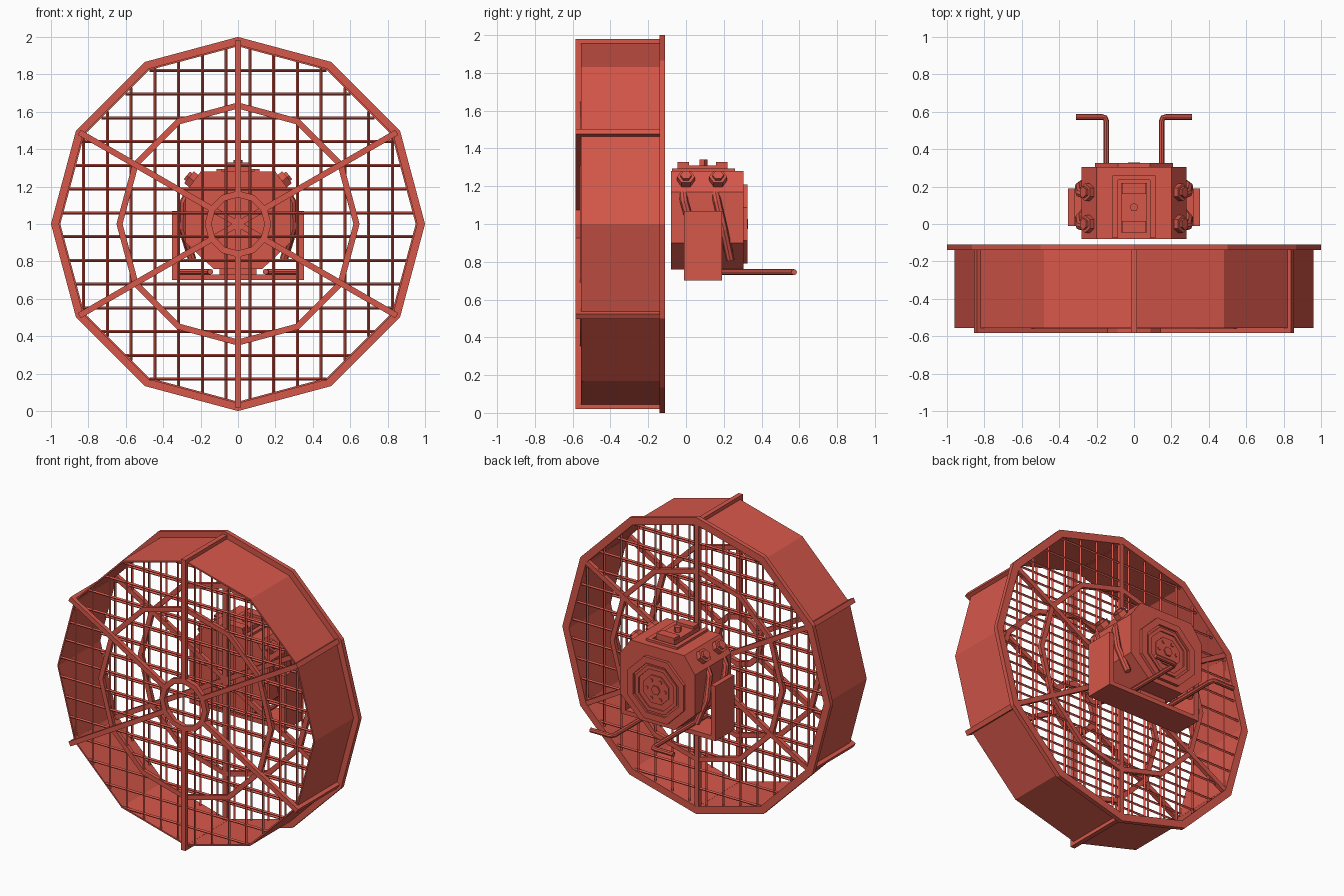
import bpy, bmesh, math
from mathutils import Matrix, Vector

if "Cube" in bpy.data.objects:
    bpy.data.objects.remove(bpy.data.objects["Cube"])

red = bpy.data.materials.new("brick_red")
red.diffuse_color = (0.67, 0.095, 0.068, 1)
red.use_nodes = True
red.node_tree.nodes["Principled BSDF"].inputs["Base Color"].default_value = red.diffuse_color
C = Matrix.Translation((0, 0, 1))          # fan axis runs along y through z = 1


def finish(name, bm):
    bmesh.ops.recalc_face_normals(bm, faces=bm.faces)
    me = bpy.data.meshes.new(name)
    bm.to_mesh(me)
    bm.free()
    me.materials.append(red)
    ob = bpy.data.objects.new(name, me)
    bpy.context.collection.objects.link(ob)
    return ob


def add_box(bm, x, y, z, m=Matrix()):
    """Box from three (low, high) ranges."""
    size = Matrix.Diagonal((x[1] - x[0], y[1] - y[0], z[1] - z[0], 1))
    mid = Matrix.Translation(((x[0] + x[1]) / 2, (y[0] + y[1]) / 2, (z[0] + z[1]) / 2))
    bmesh.ops.create_cube(bm, size=1, matrix=m @ mid @ size)


def circle(r, n, turn=0):
    return [(r * math.cos(turn + 2 * math.pi * i / n), r * math.sin(turn + 2 * math.pi * i / n))
            for i in range(n)]


def ring(name, outer, inner, y0, y1, n=12, turn=0):
    """Flat-sided ring around the fan axis."""
    bm = bmesh.new()
    loops = [[bm.verts.new((x, y, z + 1)) for x, z in circle(r, n, turn)]
             for r, y in ((outer, y0), (outer, y1), (inner, y1), (inner, y0))]
    for k in range(4):
        a, b = loops[k], loops[(k + 1) % 4]
        for i in range(n):
            j = (i + 1) % n
            bm.faces.new((a[i], a[j], b[j], b[i]))
    return finish(name, bm)


def prism(name, pts, y0, y1):
    """Extrude an x-z outline along y."""
    bm = bmesh.new()
    a = [bm.verts.new((x, y0, z)) for x, z in pts]
    b = [bm.verts.new((x, y1, z)) for x, z in pts]
    bm.faces.new(a)
    bm.faces.new(b)
    for i in range(len(a)):
        j = (i + 1) % len(a)
        bm.faces.new((a[i], a[j], b[j], b[i]))
    return finish(name, bm)


def disc(name, r, y0, y1, n=8, turn=0, x=0, z=1):
    return prism(name, [(px + x, pz + z) for px, pz in circle(r, n, turn)], y0, y1)


def add_tube(bm, pts, r, sides):
    """Sweep a small polygon along a path."""
    P = [Vector(p) for p in pts]
    prev = None
    for i, p in enumerate(P):
        d = (P[min(i + 1, len(P) - 1)] - P[max(i - 1, 0)]).normalized()
        u = d.cross(Vector((0, 0, 1)) if abs(d.z) < 0.7 else Vector((0, 1, 0))).normalized()
        v = d.cross(u)
        cur = [bm.verts.new(p + u * a + v * b) for a, b in circle(r, sides)]
        if prev:
            for k in range(sides):
                l = (k + 1) % sides
                bm.faces.new((prev[k], prev[l], cur[l], cur[k]))
        else:
            bm.faces.new(cur)
        prev = cur
    bm.faces.new(prev)


def tube(name, pts, r, sides=8):
    bm = bmesh.new()
    add_tube(bm, pts, r, sides)
    return finish(name, bm)


# --- Cage: drum, rear flange, guard rings
ring("drum_wall", 0.96, 0.95, -0.555, -0.11)
ring("rear_flange", 1.0, 0.95, -0.14, -0.11)
ring("front_guard_ring", 0.65, 0.617, -0.56, -0.535)
ring("rear_guard_ring", 0.65, 0.617, -0.14, -0.115)
ring("front_hub_ring", 0.178, 0.142, -0.584, -0.553)

# Six spokes that wrap from the hub, over the drum, back to the centre
bm = bmesh.new()
for i in range(6):
    m = C @ Matrix.Rotation(i * math.pi / 3, 4, 'Y')
    w = (-0.016, 0.016)
    add_box(bm, w, (-0.584, -0.555), (0.15, 0.98), m)
    add_box(bm, w, (-0.584, -0.12), (0.945, 0.98), m)
    add_box(bm, w, (-0.14, -0.112), (0, 0.98), m)
finish("spokes", bm)

# Diamond-section wire mesh, each wire cut to the drum outline
apothem = 0.952 * math.cos(math.pi / 12)


def half_chord(d):
    best = 0.95
    for k in range(12):
        a = math.radians(15 + 30 * k)
        if math.cos(a) > 0.01:
            best = min(best, (apothem - d * math.sin(a)) / math.cos(a))
    return best


for name, y in (("front_wire_mesh", -0.548), ("rear_wire_mesh", -0.128)):
    bm = bmesh.new()
    for i in range(-7, 7):
        d = 0.0635 + 0.127 * i
        h = half_chord(abs(d))
        add_tube(bm, [(d, y, 1 - h), (d, y, 1 + h)], 0.0085, 4)
        add_tube(bm, [(-h, y, 0.996 + d), (h, y, 0.996 + d)], 0.0085, 4)
    finish(name, bm)

# --- Engine block: faceted crankcase
half = [(0.13, 0.76), (0.28, 0.9), (0.28, 1.17), (0.2, 1.28)]
prism("engine_block", half + [(-x, z) for x, z in reversed(half)], -0.08, 0.305)

# Top cover with two raised ends and a filler cap
bm = bmesh.new()
for s in (-1, 1):
    add_box(bm, tuple(sorted((s * 0.085, s * 0.115))), (-0.075, 0.26), (1.27, 1.295))
add_box(bm, (-0.115, 0.115), (0.235, 0.26), (1.27, 1.295))
add_box(bm, (-0.07, 0.07), (-0.045, 0.22), (1.27, 1.31))
for y in (-0.045, 0.16):
    add_box(bm, (-0.065, 0.065), (y, y + 0.06), (1.3, 1.328))
finish("top_cover", bm)
bm = bmesh.new()
bmesh.ops.create_cone(bm, cap_ends=True, segments=5, radius1=0.024, radius2=0.024, depth=0.045,
                      matrix=Matrix.Translation((0, 0.09, 1.32)))
finish("filler_cap", bm)

# Rear cover: stepped octagon, hub and bolts
e = math.pi / 8
disc("rear_cover", 0.225, 0.30, 0.312, 8, e)
ring("rear_cover_rim", 0.225, 0.18, 0.305, 0.325, 8, e)
ring("rear_cover_step", 0.165, 0.14, 0.305, 0.32, 8, e)
disc("rear_hub", 0.1, 0.305, 0.32, 8, e)
disc("rear_shaft", 0.032, 0.31, 0.328, 6)
for i, (x, z) in enumerate(circle(0.068, 6)):
    disc("hub_bolt_%d" % i, 0.012, 0.31, 0.326, 6, 0, x, 1 + z)

# --- Parts mirrored left and right
for s, side in ((-1, "left"), (1, "right")):
    # Hexagonal caps on the upper shoulders
    for y, end in ((0.0, "front"), (0.17, "rear")):
        m = Matrix.Translation((s * 0.235, y, 1.228)) @ Matrix.Rotation(s * math.radians(50), 4, 'Y')
        bm = bmesh.new()
        for r, depth, lift in ((0.047, 0.06, 0.005), (0.03, 0.02, 0.04)):
            bmesh.ops.create_cone(bm, cap_ends=True, segments=6, radius1=r, radius2=r, depth=depth,
                                  matrix=m @ Matrix.Translation((0, 0, lift)))
        finish("%s_%s_hex_cap" % (side, end), bm)
    # Curved side pipes
    tube(side + "_front_pipe", [(s * 0.265, -0.015, 1.16), (s * 0.29, -0.01, 1.12),
                                (s * 0.295, 0.03, 0.98), (s * 0.25, 0.08, 0.85)], 0.022)
    tube(side + "_rear_pipe", [(s * 0.265, 0.155, 1.16), (s * 0.29, 0.165, 1.12),
                               (s * 0.295, 0.2, 0.97), (s * 0.245, 0.235, 0.81)], 0.022)
    # Bent foot rail behind the engine
    tube(side + "_rail", [(s * 0.148, 0.0, 0.745), (s * 0.148, 0.55, 0.745), (s * 0.155, 0.568, 0.745),
                          (s * 0.172, 0.572, 0.745), (s * 0.31, 0.572, 0.745)], 0.0155, 8)

# Mounting bracket: two side plates joined by a base plate
bm = bmesh.new()
for s in (-1, 1):
    add_box(bm, tuple(sorted((s * 0.318, s * 0.353))), (-0.01, 0.19), (0.7, 1.07))
add_box(bm, (-0.353, 0.353), (-0.01, 0.19), (0.7, 0.73))
add_box(bm, (-0.1, 0.1), (0.0, 0.18), (0.72, 0.78))
finish("mount_bracket", bm)
